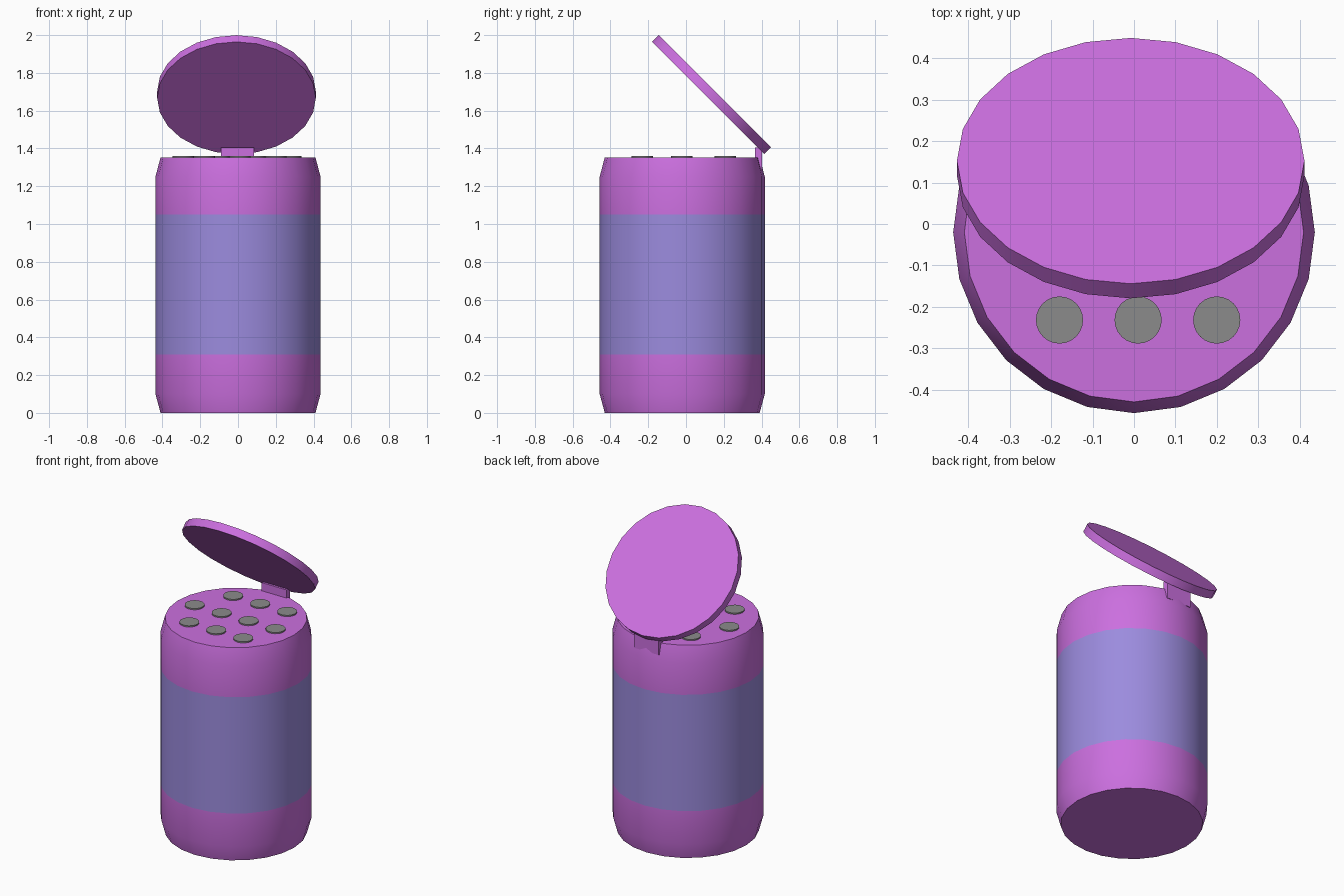
import bpy
import math

cube = bpy.data.objects.get("Cube")
if cube:
    bpy.data.objects.remove(cube, do_unlink=True)


def make_material(name, color):
    mat = bpy.data.materials.new(name)
    mat.use_nodes = True
    mat.diffuse_color = (*color, 1)
    mat.node_tree.nodes["Principled BSDF"].inputs["Base Color"].default_value = (*color, 1)
    return mat


purple = make_material("orchid purple", (0.6, 0.16, 0.74))
blue = make_material("label blue", (0.33, 0.26, 0.73))
grey = make_material("hole grey", (0.26, 0.26, 0.26))

SIDES = 24


def lathe(name, profile, location, mats, band=None):
    """Closed turned solid from (radius, height) rings; band is the ring segment using mats[1]."""
    verts = [(r * math.sin(math.tau * i / SIDES), -r * math.cos(math.tau * i / SIDES), z)
             for r, z in profile for i in range(SIDES)]
    faces, slots = [], []
    for k in range(len(profile) - 1):
        for i in range(SIDES):
            j = (i + 1) % SIDES
            a, b = k * SIDES, (k + 1) * SIDES
            faces.append((a + i, a + j, b + j, b + i))
            slots.append(1 if k == band else 0)
    faces.append(tuple(reversed(range(SIDES))))
    faces.append(tuple(range(len(verts) - SIDES, len(verts))))
    slots += [0, 0]
    mesh = bpy.data.meshes.new(name)
    mesh.from_pydata(verts, [], faces)
    for mat in mats:
        mesh.materials.append(mat)
    for poly, slot in zip(mesh.polygons, slots):
        poly.material_index = slot
    obj = bpy.data.objects.new(name, mesh)
    obj.location = location
    bpy.context.collection.objects.link(obj)
    bpy.ops.object.select_all(action="DESELECT")
    obj.select_set(True)
    bpy.context.view_layer.objects.active = obj
    bpy.ops.object.shade_smooth_by_angle(angle=math.radians(30))
    return obj


# Shaker body with tapered ends and a label band
lathe("body", [(0.41, 0), (0.437, 0.1), (0.437, 0.31), (0.437, 1.05), (0.437, 1.25), (0.41, 1.353)],
      (0, -0.02, 0), [purple, blue], band=2)

# Open lid, tilted back
lid = lathe("lid", [(0.42, -0.025), (0.42, 0.025)], (-0.008, 0.135, 1.685), [purple])
lid.rotation_euler.x = math.radians(-45)

# Hinge block
bpy.ops.mesh.primitive_cube_add(size=1, location=(-0.002, 0.384, 1.345))
hinge = bpy.context.object
hinge.name = "hinge"
hinge.scale = (0.175, 0.036, 0.12)
hinge.data.materials.append(purple)

# Sprinkle holes in rows of three, four and three
for row, (count, y) in enumerate([(3, -0.232), (4, -0.022), (3, 0.208)]):
    for col in range(count):
        x = 0.19 * (col - (count - 1) / 2) + (0.01 if count == 3 else -0.005)
        lathe(f"hole_{row + 1}_{col + 1}", [(0.057, 0), (0.057, 0.011)], (x, y, 1.35), [grey])
